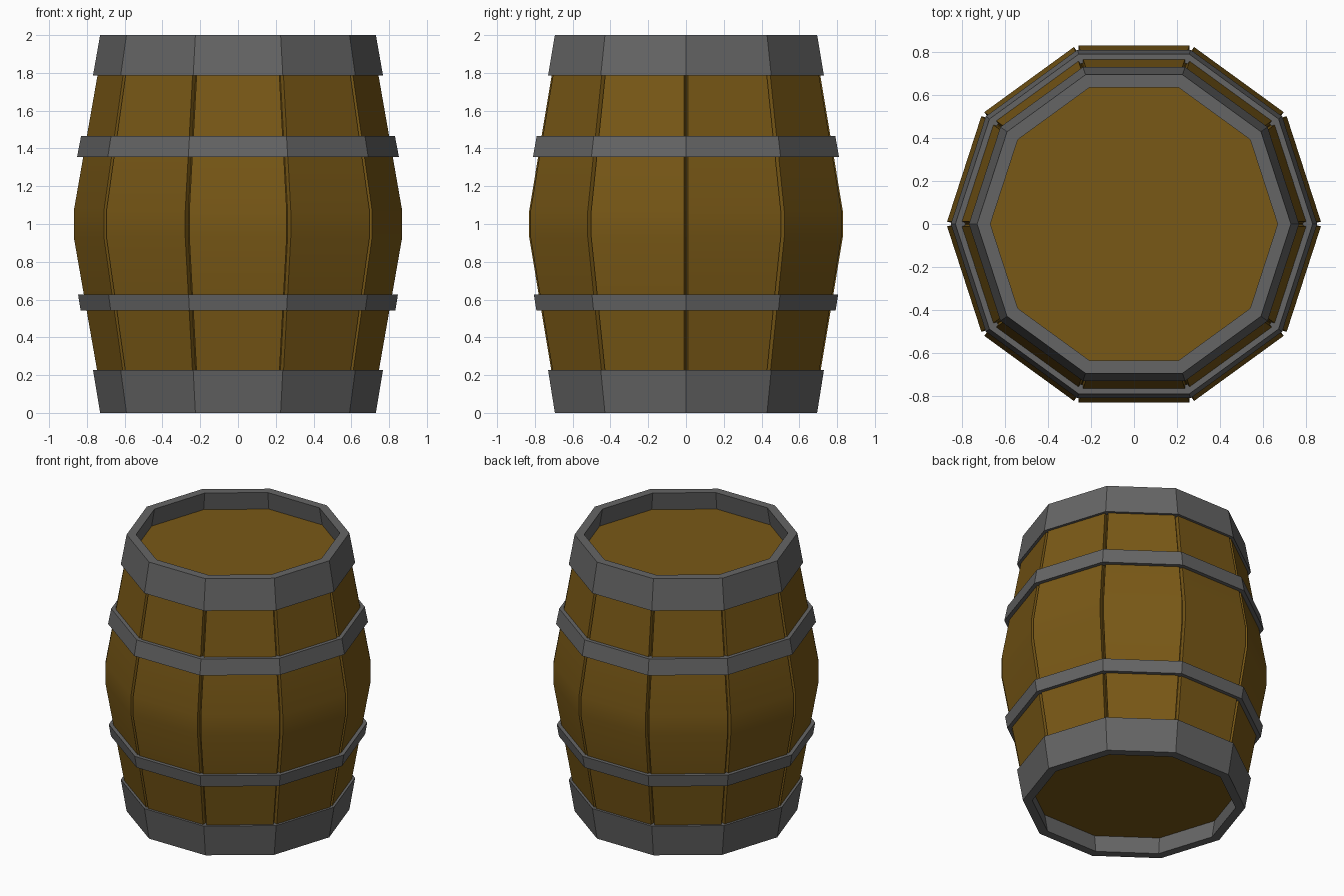
import bpy, math

if "Cube" in bpy.data.objects:
    bpy.data.objects.remove(bpy.data.objects["Cube"])

N = 10                     # sides of the barrel
STEP = 2 * math.pi / N


def material(name, rgb):
    m = bpy.data.materials.new(name)
    m.diffuse_color = (*rgb, 1)
    m.use_nodes = True
    m.node_tree.nodes["Principled BSDF"].inputs["Base Color"].default_value = m.diffuse_color
    return m


WOOD = material("wood", (0.19, 0.098, 0.008))
IRON = material("iron", (0.13, 0.13, 0.13))


def add_mesh(name, verts, faces, mat, smooth=False):
    me = bpy.data.meshes.new(name)
    me.from_pydata(verts, [], faces)
    me.materials.append(mat)
    if smooth:
        me.shade_smooth()
        me.set_sharp_from_angle(angle=math.radians(25))
    ob = bpy.data.objects.new(name, me)
    bpy.context.collection.objects.link(ob)
    return ob


def lathe(name, profile, mat, closed):
    """Spin (radius, z) points into a ten-sided ring, or a capped solid."""
    k = len(profile)
    verts = [(r * math.cos(i * STEP), r * math.sin(i * STEP), z)
             for i in range(N) for r, z in profile]
    faces = []
    for i in range(N):
        a, b = i * k, (i + 1) % N * k
        for j in range(k if closed else k - 1):
            n = (j + 1) % k
            faces.append((a + j, b + j, b + n, a + n))
    if not closed:
        faces.append([i * k for i in reversed(range(N))])
        faces.append([i * k + k - 1 for i in range(N)])
    return add_mesh(name, verts, faces, mat)


def body_radius(z):
    """Corner radius of the bulging wooden wall."""
    return 0.873 - 0.175 * max(0, abs(z - 1) - 0.07)


LEVELS = [0.13, 0.58, 0.93, 1.07, 1.41, 1.87]

# Inner body: groove floors plus the recessed lid and base
lathe("inner_body", [(body_radius(z) - 0.03, z) for z in LEVELS], WOOD, False)

# Staves: curved planks, one per side, with a gap at each corner
for i in range(N):
    a = (i + 0.5) * STEP
    ca, sa = math.cos(a), math.sin(a)
    verts, faces = [], []
    for z in LEVELS:
        r = body_radius(z)
        out = r * math.cos(STEP / 2)
        half = r * math.sin(STEP / 2) - 0.012
        for d, t in ((out, -half), (out, half),
                     (out - 0.033, half), (out - 0.033, -half)):
            verts.append((d * ca - t * sa, d * sa + t * ca, z))
    for j in range(len(LEVELS) - 1):
        for s in range(4):
            n = (s + 1) % 4
            faces.append((4 * j + s, 4 * j + n, 4 * j + 4 + n, 4 * j + 4 + s))
    e = 4 * (len(LEVELS) - 1)
    faces += [(3, 2, 1, 0), (e, e + 1, e + 2, e + 3)]
    add_mesh(f"stave_{i + 1}", verts, faces, WOOD, smooth=True)

# Hoops: (name, bottom z, bottom radius, top z, top radius, thickness)
HOOPS = [("bottom_hoop", 0.0, 0.73, 0.228, 0.768, 0.062),
         ("lower_hoop", 0.543, 0.833, 0.628, 0.847, 0.045),
         ("upper_hoop", 1.355, 0.852, 1.465, 0.831, 0.045),
         ("top_hoop", 1.785, 0.768, 2.0, 0.73, 0.062)]
for name, z0, r0, z1, r1, t in HOOPS:
    lathe(name, [(r0, z0), (r1, z1), (r1 - t, z1), (r0 - t, z0)], IRON, True)
